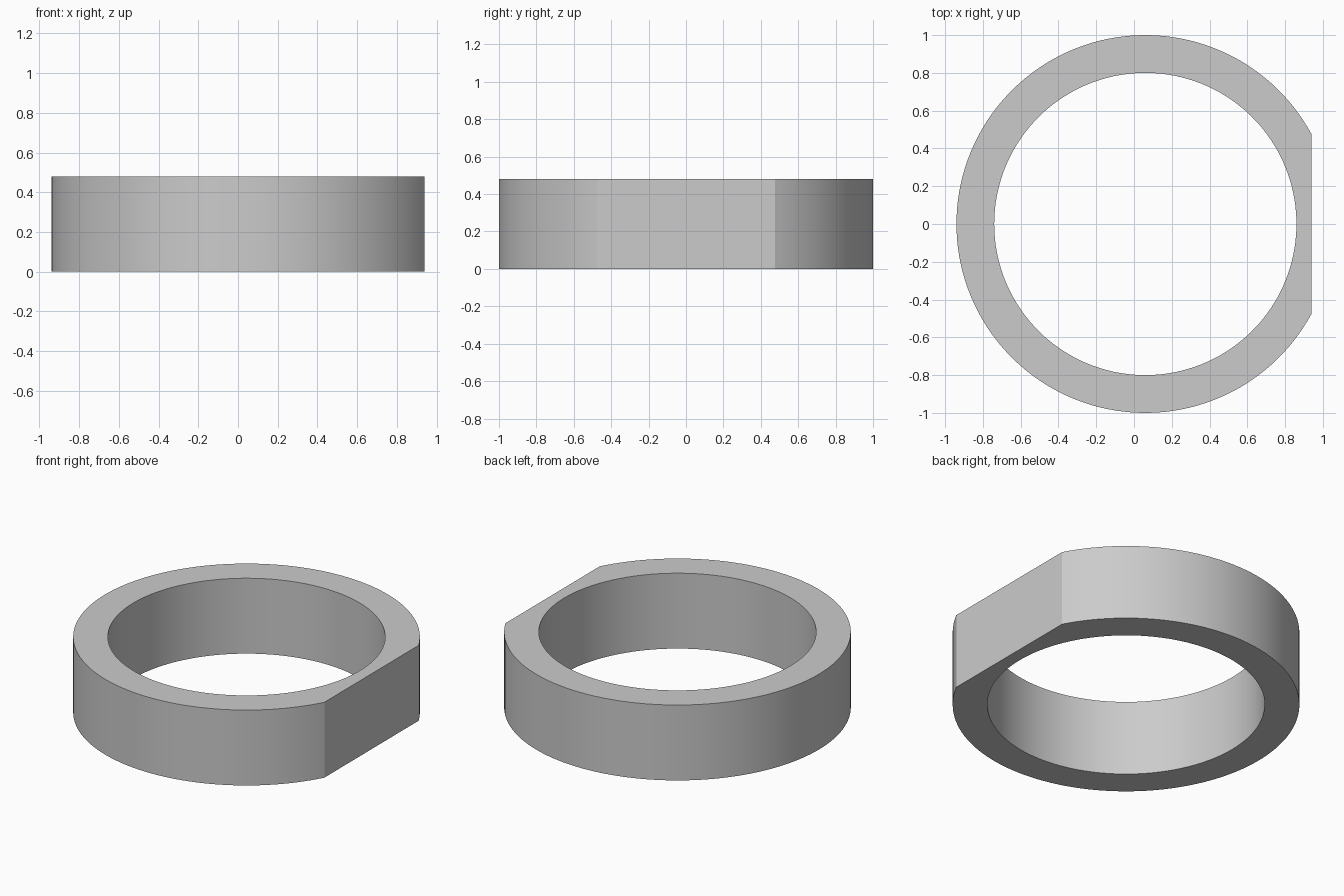
import bpy, bmesh
from math import acos, cos, sin, pi, radians

if "Cube" in bpy.data.objects:
    bpy.data.objects.remove(bpy.data.objects["Cube"])

OUTER, INNER, HEIGHT = 1.0, 0.80, 0.48
CENTRE_X = 0.06          # ring axis, offset so the trimmed ring is centred
FLAT = 0.88              # distance from the axis to the flat
half = acos(FLAT / OUTER)

# Angles around the ring: across the flat, then around the round part
N_FLAT, N_ROUND = 24, 120
angles = [-half + 2 * half * i / N_FLAT for i in range(N_FLAT)]
angles += [half + (2 * pi - 2 * half) * i / N_ROUND for i in range(N_ROUND)]


def outer_radius(i, a):
    return FLAT / cos(a) if i <= N_FLAT else OUTER


# Rectangular section at each angle, joined to its neighbour
bm = bmesh.new()
sections = []
for i, a in enumerate(angles):
    ro = outer_radius(i, a)
    corners = ((INNER, 0), (ro, 0), (ro, HEIGHT), (INNER, HEIGHT))
    sections.append([bm.verts.new((CENTRE_X + r * cos(a), r * sin(a), z))
                     for r, z in corners])
for i, s in enumerate(sections):
    t = sections[(i + 1) % len(sections)]
    for k in range(4):
        j = (k + 1) % 4
        bm.faces.new((s[k], s[j], t[j], t[k]))
bmesh.ops.recalc_face_normals(bm, faces=bm.faces)

mesh = bpy.data.meshes.new("flat_sided_ring")
bm.to_mesh(mesh)
bm.free()
ring = bpy.data.objects.new("flat_sided_ring", mesh)
bpy.context.collection.objects.link(ring)

# Smooth walls, sharp rims and flat
bpy.context.view_layer.objects.active = ring
ring.select_set(True)
bpy.ops.object.shade_smooth_by_angle(angle=radians(20))
